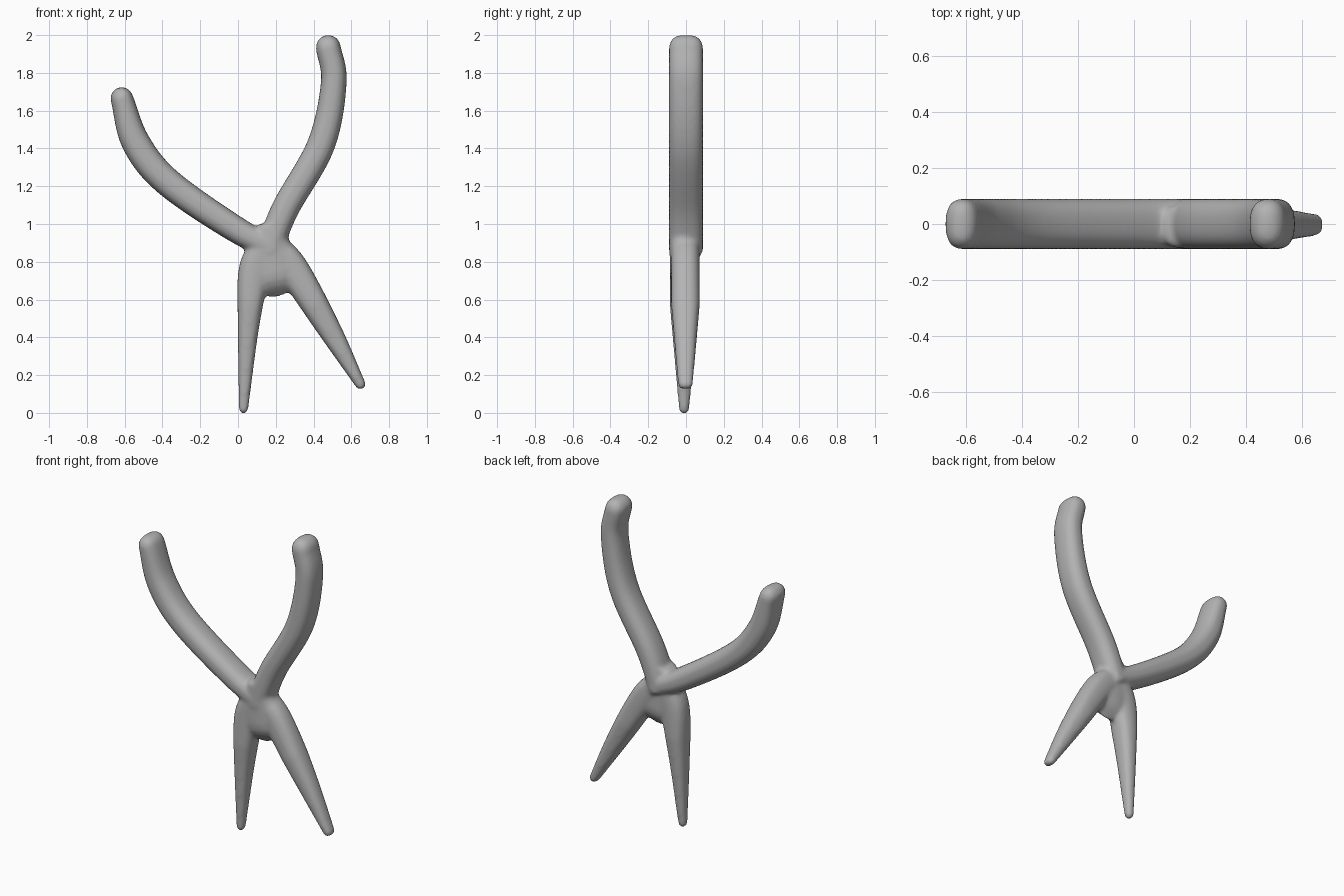
import bpy, bmesh, math
from mathutils import Vector

if "Cube" in bpy.data.objects:
    bpy.data.objects.remove(bpy.data.objects["Cube"])

SIDES = 28

grey = bpy.data.materials.new("plain grey")
grey.diffuse_color = (0.45, 0.45, 0.45, 1)
grey.use_nodes = True
grey.node_tree.nodes["Principled BSDF"].inputs["Base Color"].default_value = grey.diffuse_color


def handle_depth(z):
    return 0.09


def leg_depth(z):
    """Legs thin out towards the ground."""
    return min(0.076, 0.026 + 0.087 * z)


def spline(pts, steps=10):
    """Catmull-Rom through rows of (x, z, half width)."""
    v = [Vector(p) for p in pts]
    v = [v[0] * 2 - v[1]] + v + [v[-1] * 2 - v[-2]]
    out = []
    for i in range(1, len(v) - 2):
        p0, p1, p2, p3 = v[i - 1:i + 3]
        for s in range(steps):
            t = s / steps
            out.append(0.5 * (2 * p1 + (p2 - p0) * t + (2 * p0 - 5 * p1 + 4 * p2 - p3) * t * t
                              + (3 * p1 - p0 - 3 * p2 + p3) * t ** 3))
    return out + [v[-2]]


def sweep(bm, pts, depth, y=0.0, power=2.5):
    """Soft-cornered limb along a path in the xz plane, with a domed end."""
    rows = spline(pts)
    stations = []
    for i, (x, z, w) in enumerate(rows):
        a, b = rows[max(i - 1, 0)], rows[min(i + 1, len(rows) - 1)]
        d = Vector((b[0] - a[0], 0, b[1] - a[1])).normalized()
        stations.append((Vector((x, y, z)), d, w, depth(z)))
    # domed end beyond the last row
    c, d, w, h = stations[-1]
    for k in range(1, 6):
        t = k / 5 * math.radians(84)
        off = w * (1 - math.cos(t))
        stations.append((c + d * w * math.sin(t), d, w - off, max(h - off, 0.004)))
    rings = []
    for c, d, w, h in stations:
        side = Vector((d.z, 0, -d.x))
        ring = []
        for k in range(SIDES):
            t = 2 * math.pi * k / SIDES
            cs, sn = math.cos(t), math.sin(t)
            u = math.copysign(abs(cs) ** (2 / power), cs) * w
            v = math.copysign(abs(sn) ** (2 / power), sn) * h
            ring.append(bm.verts.new(c + side * u + Vector((0, v, 0))))
        rings.append(ring)
    for r0, r1 in zip(rings, rings[1:]):
        for k in range(SIDES):
            n = (k + 1) % SIDES
            bm.faces.new((r0[k], r0[n], r1[n], r1[k]))
    bm.faces.new(rings[0][::-1])
    bm.faces.new(rings[-1])


bm = bmesh.new()
# left handle
sweep(bm, [(0.2, 0.87, 0.06), (0, 0.965, 0.07), (-0.37, 1.22, 0.076),
           (-0.54, 1.43, 0.076), (-0.615, 1.665, 0.06)], handle_depth)
# right handle
sweep(bm, [(0.16, 0.85, 0.07), (0.25, 1.08, 0.073), (0.44, 1.42, 0.074),
           (0.507, 1.75, 0.068), (0.478, 1.935, 0.066)], handle_depth)
# hub
sweep(bm, [(0.17, 1.0, 0.06), (0.17, 0.85, 0.13), (0.19, 0.74, 0.13)], leg_depth, -0.01)
# left leg
sweep(bm, [(0.14, 0.88, 0.08), (0.085, 0.74, 0.084), (0.055, 0.45, 0.056),
           (0.029, 0.02, 0.025)], leg_depth, -0.01)
# right leg
sweep(bm, [(0.18, 0.88, 0.08), (0.29, 0.76, 0.085), (0.485, 0.44, 0.062),
           (0.648, 0.152, 0.028)], leg_depth, -0.003)

bmesh.ops.recalc_face_normals(bm, faces=bm.faces[:])
mesh = bpy.data.meshes.new("forked_handles")
bm.to_mesh(mesh)
bm.free()
mesh.materials.append(grey)
obj = bpy.data.objects.new("forked_handles", mesh)
bpy.context.collection.objects.link(obj)

# melt the limbs into one continuous soft surface
remesh = obj.modifiers.new("fuse", 'REMESH')
remesh.mode = 'VOXEL'
remesh.voxel_size = 0.011
remesh.use_smooth_shade = True
soften = obj.modifiers.new("soften", 'SMOOTH')
soften.factor = 0.5
soften.iterations = 10
